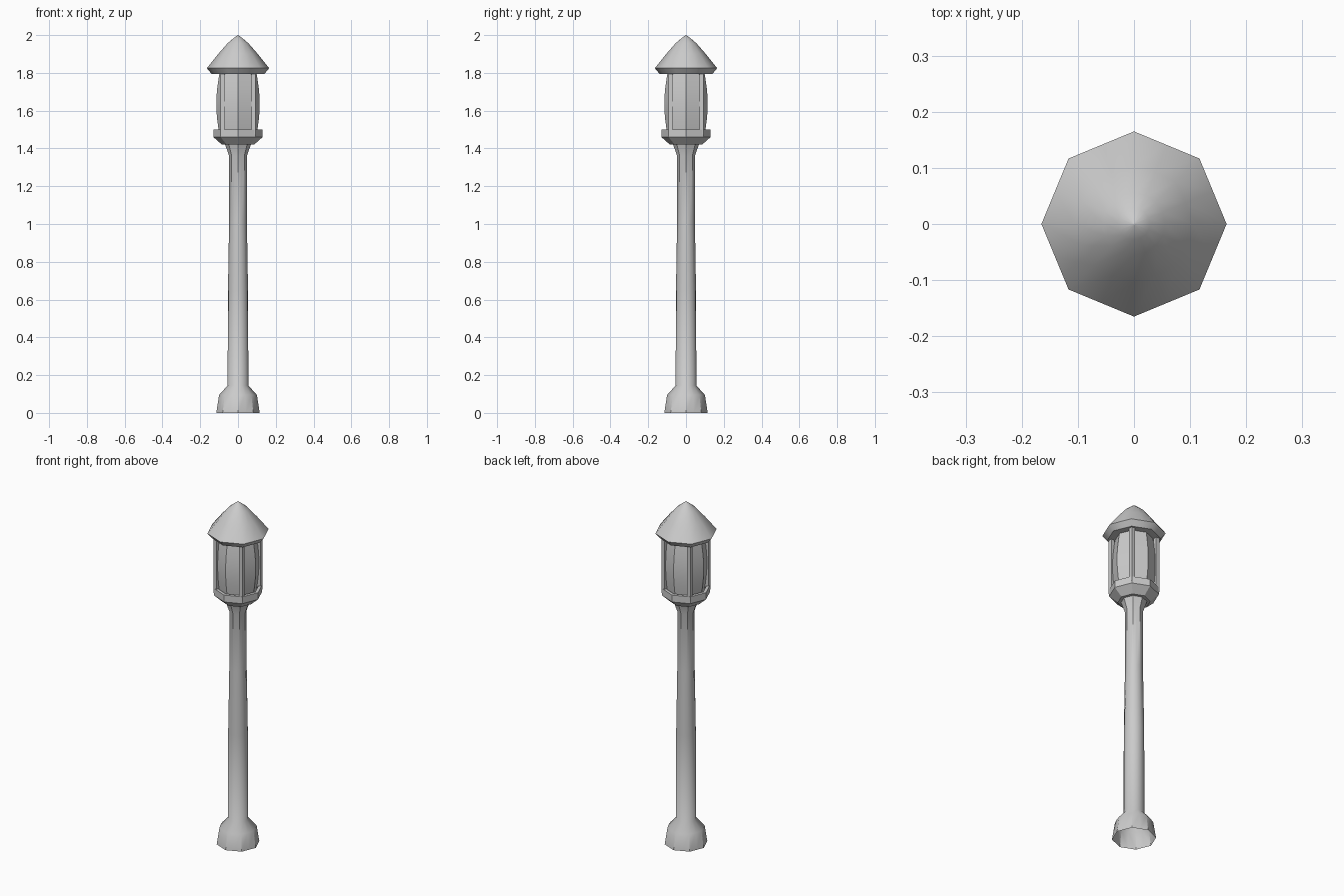
import bpy, bmesh
from math import sin, cos, pi, radians

cube = bpy.data.objects.get("Cube")
if cube:
    bpy.data.objects.remove(cube)

stone = bpy.data.materials.new("light_grey")
stone.use_nodes = True
grey = (0.6, 0.6, 0.6, 1)
stone.diffuse_color = grey
stone.node_tree.nodes["Principled BSDF"].inputs["Base Color"].default_value = grey


def finish(name, bm, angle):
    """Turn a bmesh into an object, smooth below the given edge angle."""
    bmesh.ops.recalc_face_normals(bm, faces=bm.faces)
    mesh = bpy.data.meshes.new(name)
    bm.to_mesh(mesh)
    bm.free()
    mesh.materials.append(stone)
    mesh.shade_smooth()
    mesh.set_sharp_from_angle(angle=radians(angle))
    obj = bpy.data.objects.new(name, mesh)
    bpy.context.collection.objects.link(obj)
    return obj


def lathe(name, profile, sides=8, angle=40, cap_start=False, cap_end=False):
    """Profile of (radius, height, roundness); with 16 sides, roundness
    blends each ring from an octagon to a circle."""
    bm = bmesh.new()
    rings = []
    for r, z, roundness in profile:
        ring = []
        for i in range(sides):
            a = 2 * pi * i / sides
            flat = cos(pi / 8) if sides == 16 and i % 2 else 1
            rr = r * (flat + (1 - flat) * roundness)
            ring.append(bm.verts.new((rr * cos(a), rr * sin(a), z)))
        rings.append(ring)
    for low, high in zip(rings, rings[1:]):
        for i in range(sides):
            j = (i + 1) % sides
            bm.faces.new((low[i], low[j], high[j], high[i]))
    if cap_start:
        bm.faces.new(rings[0])
    if cap_end:
        bm.faces.new(rings[-1])
    return finish(name, bm, angle)


# Hollow flared foot and shaft, round below and octagonal above
lathe("pole", [(0.115, 0, 0), (0.1, 0.095, 0.4), (0.055, 0.145, 1),
               (0.053, 0.65, 1), (0.047, 1.02, 0), (0.047, 1.36, 0),
               (0.068, 1.42, 0)], sides=16)

# Lantern tray with a raised rim
lathe("lantern_tray", [(0.085, 1.42, 0), (0.13, 1.46, 0), (0.13, 1.5, 0),
                       (0.112, 1.5, 0), (0.108, 1.47, 0)],
      angle=25, cap_start=True, cap_end=True)

# Bulging lantern glass
glass = [(0.098 + 0.017 * sin(pi * i / 8), 1.47 + 0.33 * i / 8, 0)
         for i in range(9)]
lathe("lantern_glass", glass, cap_start=True, cap_end=True)

# Four corner posts
for side, sx in (("left", 1), ("right", -1)):
    for end, sy in (("front", -1), ("back", 1)):
        bm = bmesh.new()
        bmesh.ops.create_cube(bm, size=1)
        bmesh.ops.scale(bm, vec=(0.021, 0.021, 0.33), verts=bm.verts)
        bmesh.ops.translate(bm, vec=(0.083 * sx, 0.083 * sy, 1.64), verts=bm.verts)
        finish(f"{end}_{side}_post", bm, 30)

# Pointed roof, octagonal at the eaves and rounded at the tip
lathe("roof", [(0.14, 1.795, 0), (0.165, 1.825, 0), (0.105, 1.9, 0.35),
               (0.055, 1.957, 1), (0.028, 1.98, 1), (0.002, 2.0, 1)],
      sides=16, cap_start=True, cap_end=True)
